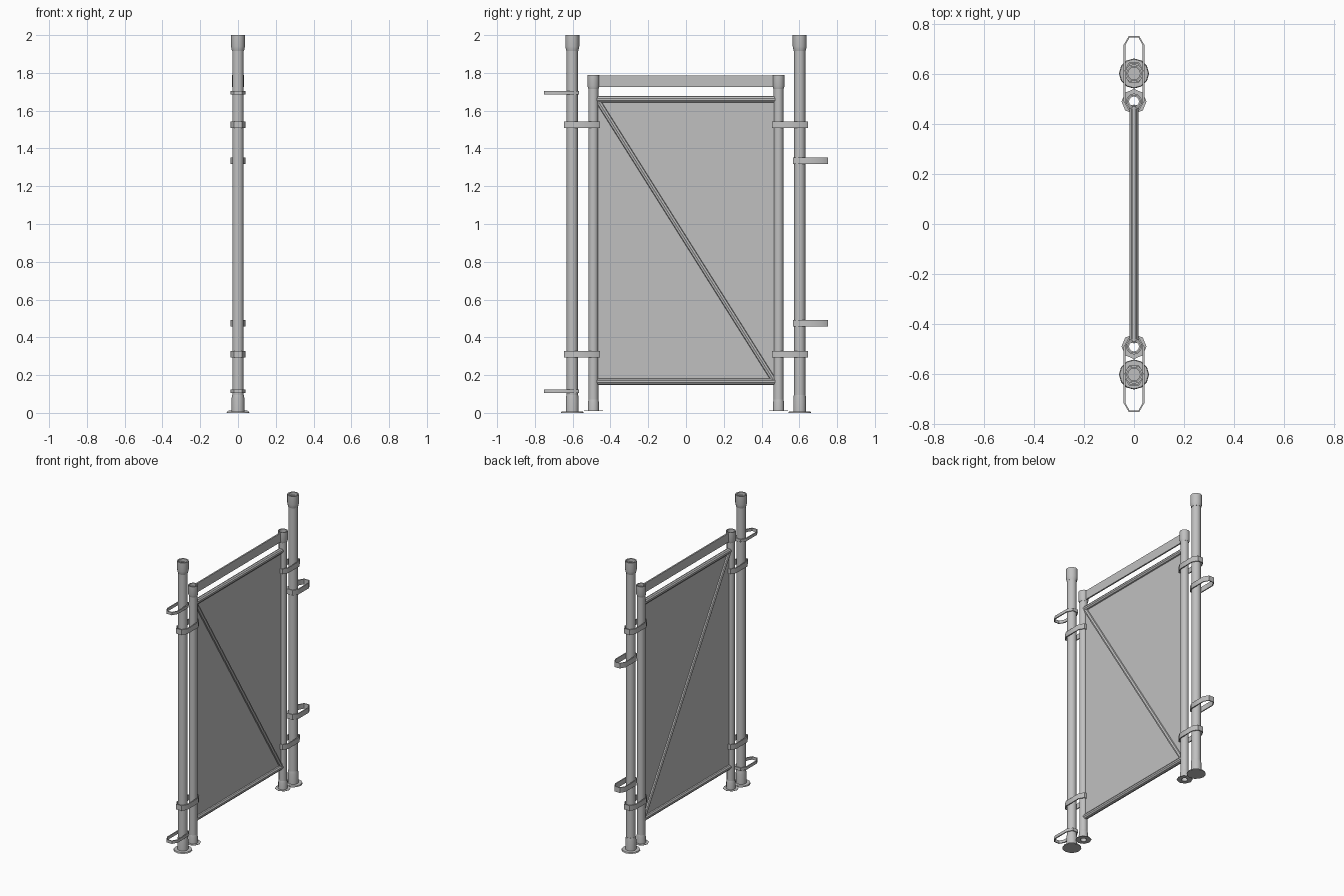
import bpy
import bmesh
import math
from mathutils import Vector

if "Cube" in bpy.data.objects:
    bpy.data.objects.remove(bpy.data.objects["Cube"], do_unlink=True)

steel = bpy.data.materials.new("grey_steel")
GREY = (0.53, 0.53, 0.53, 1)
steel.use_nodes = True
steel.diffuse_color = GREY
for node in steel.node_tree.nodes:
    if node.type == "BSDF_PRINCIPLED":
        node.inputs["Base Color"].default_value = GREY


def finish(name, bm):
    """Turn a bmesh into a shaded object."""
    bmesh.ops.recalc_face_normals(bm, faces=bm.faces)
    mesh = bpy.data.meshes.new(name)
    bm.to_mesh(mesh)
    bm.free()
    mesh.materials.append(steel)
    for poly in mesh.polygons:
        poly.use_smooth = True
    mesh.set_sharp_from_angle(angle=math.radians(35))
    obj = bpy.data.objects.new(name, mesh)
    bpy.context.collection.objects.link(obj)
    return obj


def bridge(bm, loops, closed):
    """Join successive rings of vertices with quads."""
    n = len(loops[0])
    pairs = list(zip(loops, loops[1:]))
    if closed:
        pairs.append((loops[-1], loops[0]))
    for a, b in pairs:
        for i in range(n):
            j = (i + 1) % n
            bm.faces.new((a[i], a[j], b[j], b[i]))


def lathe(name, profile, y, sides=12, closed=True):
    """Spin a (radius, height) profile about a vertical axis at y."""
    bm = bmesh.new()
    loops = []
    for r, z in profile:
        ring = []
        for i in range(sides):
            a = math.tau * i / sides
            ring.append(bm.verts.new((r * math.cos(a), y + r * math.sin(a), z)))
        loops.append(ring)
    bridge(bm, loops, closed)
    if not closed:
        bm.faces.new(loops[0])
        bm.faces.new(loops[-1])
    return finish(name, bm)


def strap(name, ya, yb, z, height, radius=0.041, wall=0.007):
    """Closed flat strip with faceted ends centred on ya and yb."""
    lo, hi = sorted((ya, yb))

    def ring(r, level):
        verts = []
        for centre, start in ((hi, 0), (lo, math.pi)):
            for i in range(4):
                a = start + math.pi * i / 3
                verts.append(bm.verts.new(
                    (r * math.cos(a), centre + r * math.sin(a), level)))
        return verts

    bm = bmesh.new()
    low, top = z - height / 2, z + height / 2
    inner = radius - wall
    bridge(bm, [ring(radius, low), ring(radius, top),
                ring(inner, top), ring(inner, low)], True)
    return finish(name, bm)


def rod(name, start, end, radius, sides=10):
    """Round bar between two points."""
    a, b = Vector(start), Vector(end)
    bm = bmesh.new()
    bmesh.ops.create_cone(bm, cap_ends=True, segments=sides, radius1=radius,
                          radius2=radius, depth=(b - a).length)
    obj = finish(name, bm)
    obj.location = (a + b) / 2
    obj.rotation_euler = (b - a).to_track_quat("Z", "Y").to_euler()
    return obj


def box(name, size, centre):
    bm = bmesh.new()
    bmesh.ops.create_cube(bm, size=1)
    bmesh.ops.scale(bm, vec=size, verts=bm.verts)
    bmesh.ops.translate(bm, vec=centre, verts=bm.verts)
    return finish(name, bm)


POLE_Y, POST_Y = 0.602, 0.49

for side, s in (("front", -1), ("back", 1)):
    # Outer pole with sleeve, foot collar and base plate
    y = s * POLE_Y
    lathe(side + "_pole", [(0.03, 0.01), (0.03, 1.98), (0.024, 1.98), (0.024, 0.01)], y)
    lathe(side + "_pole_sleeve", [(0.031, 1.915), (0.034, 1.925), (0.037, 1.94),
                                  (0.037, 2.0), (0.029, 2.0), (0.029, 1.915)], y)
    lathe(side + "_pole_collar", [(0.034, 0.008), (0.034, 0.075), (0.031, 0.095),
                                  (0.028, 0.095), (0.028, 0.008)], y)
    lathe(side + "_base_plate", [(0.06, 0), (0.057, 0.008)], y, closed=False)

    # Inner gate post with sleeve and open foot flange
    y = s * POST_Y
    lathe(side + "_post", [(0.026, 0.01), (0.026, 1.77), (0.02, 1.77), (0.02, 0.01)], y)
    lathe(side + "_post_sleeve", [(0.027, 1.715), (0.032, 1.73), (0.032, 1.79),
                                  (0.025, 1.79), (0.025, 1.715)], y)
    lathe(side + "_post_collar", [(0.03, 0.01), (0.029, 0.055), (0.026, 0.07),
                                  (0.024, 0.07), (0.024, 0.01)], y)
    lathe(side + "_post_flange", [(0.05, 0.01), (0.05, 0.012),
                                  (0.025, 0.012), (0.025, 0.01)], y, sides=8)

    # Straps tying pole and post together
    for level, z in (("lower", 0.31), ("upper", 1.525)):
        strap(f"{side}_{level}_strap", s * 0.61, s * POST_Y, z, 0.036)

# Outward coupling loops
for name, s, z, height in (("front_lower_loop", -1, 0.115, 0.02),
                           ("front_upper_loop", -1, 1.695, 0.02),
                           ("back_lower_loop", 1, 0.475, 0.036),
                           ("back_upper_loop", 1, 1.335, 0.036)):
    strap(name, s * POLE_Y, s * 0.717, z, height)

# Gate panel, rails, brace and top board
box("panel", (0.006, 0.94, 1.495), (0, 0, 0.912))
rod("upper_rail", (0, -0.475, 1.66), (0, 0.475, 1.66), 0.018)
rod("lower_rail", (0, -0.475, 0.166), (0, 0.475, 0.166), 0.018)
rod("diagonal_brace", (0, -0.465, 1.65), (0, 0.465, 0.172), 0.015, 8)
box("top_board", (0.01, 0.94, 0.062), (0, 0, 1.755))
